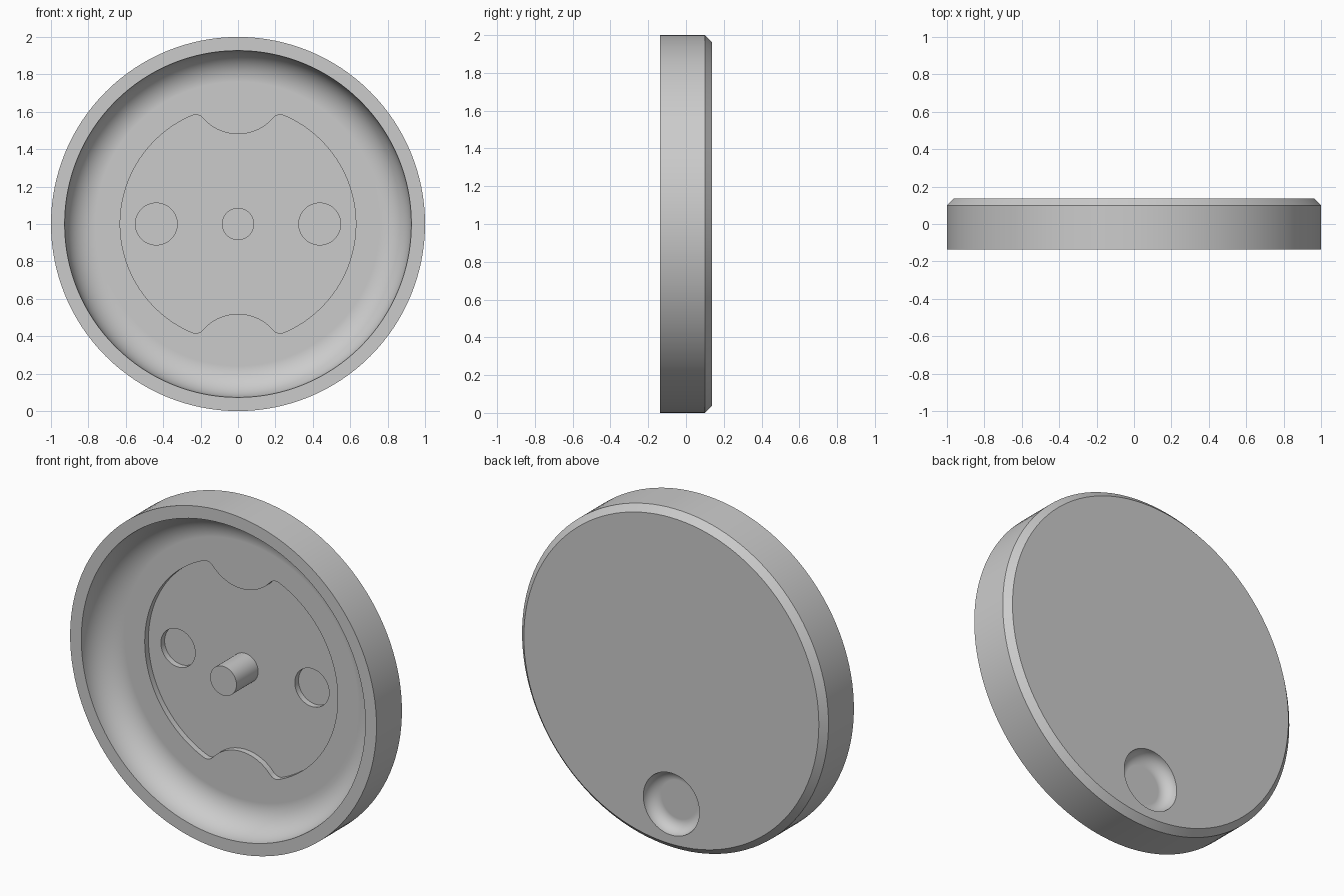
import bpy, bmesh
from math import sin, cos, pi, atan2, radians
from mathutils import Matrix, Vector

cube = bpy.data.objects.get("Cube")
if cube:
    bpy.data.objects.remove(cube, do_unlink=True)

grey = bpy.data.materials.new("plain grey")
grey.use_nodes = True
grey.diffuse_color = (0.6, 0.6, 0.6, 1)
grey.node_tree.nodes["Principled BSDF"].inputs["Base Color"].default_value = (0.6, 0.6, 0.6, 1)

FRONT, BACK = -0.137, 0.137
FLOOR, RECESS, HOLE = 0.03, 0.065, 0.1
DIMPLE_OFFSET = 0.727


def finish(bm, name):
    bmesh.ops.recalc_face_normals(bm, faces=bm.faces)
    mesh = bpy.data.meshes.new(name)
    bm.to_mesh(mesh)
    bm.free()
    obj = bpy.data.objects.new(name, mesh)
    bpy.context.collection.objects.link(obj)
    mesh.materials.append(grey)
    return obj


def lathe(name, profile, x=0, z=1, steps=128):
    """Spin (radius, y) points about the y axis; both ends get flat caps."""
    bm = bmesh.new()
    rings = [[bm.verts.new((x + r * cos(2 * pi * i / steps), y, z + r * sin(2 * pi * i / steps)))
              for i in range(steps)] for r, y in profile]
    for a, b in zip(rings, rings[1:]):
        for i in range(steps):
            j = (i + 1) % steps
            bm.faces.new((a[i], a[j], b[j], b[i]))
    bm.faces.new(rings[0])
    bm.faces.new(rings[-1])
    return finish(bm, name)


def prism(name, outline, y0, y1):
    bm = bmesh.new()
    face = bm.faces.new([bm.verts.new((p.x, y0, 1 + p.y)) for p in outline])
    out = bmesh.ops.extrude_face_region(bm, geom=[face])
    verts = [v for v in out["geom"] if isinstance(v, bmesh.types.BMVert)]
    bmesh.ops.translate(bm, verts=verts, vec=(0, y1 - y0, 0))
    return finish(bm, name)


def arc(c, r, a0, a1, n):
    return [Vector((c[0] + r * cos(a0 + (a1 - a0) * i / n),
                    c[1] + r * sin(a0 + (a1 - a0) * i / n))) for i in range(n + 1)]


# Dish body: chamfered back, hollow front with a rounded inner corner
fillet = FLOOR - FRONT
inner = [(p.x, p.y) for p in arc((0.927 - fillet, FRONT), fillet, 0, pi / 2, 16)]
body = lathe("dish_body", [(0.963, BACK), (1, 0.1), (1, FRONT)] + inner)

# Recess outline: a circle with rounded notches at top and bottom
R, NOTCH, TIP = 0.63, 0.247, 0.05
tip = Vector((0.226, 0.534))
out_angle = atan2(tip.y, tip.x)
notch_angle = atan2(tip.y - DIMPLE_OFFSET, tip.x)
quarter = (arc((0, 0), R, 0, out_angle, 28)[:-1]
           + arc(tip, TIP, out_angle, notch_angle + pi, 12)[:-1]
           + arc((0, DIMPLE_OFFSET), NOTCH, notch_angle, -pi / 2, 10))
half = quarter + [Vector((-p.x, p.y)) for p in reversed(quarter[:-1])]
outline = half + [Vector((p.x, -p.y)) for p in reversed(half[1:-1])]

# Cutters: recess, two round sockets and the finger dimple on the back
cutters = [prism("recess_cutter", outline, -0.05, RECESS)]
for side in (-1, 1):
    cutters.append(lathe("socket_cutter", [(0.112, -0.03), (0.112, HOLE)], x=0.437 * side, steps=64))
bowl = arc((0.113, BACK), 0.07, 0, -pi / 2, 10)
cutters.append(lathe("dimple_cutter", [(0.183, BACK + 0.05)] + [(p.x, p.y) for p in bowl],
                     z=1 - DIMPLE_OFFSET, steps=64))

bpy.context.view_layer.objects.active = body
for cutter in cutters:
    cutter.hide_render = True
    mod = body.modifiers.new("cut", 'BOOLEAN')
    mod.operation = 'DIFFERENCE'
    mod.solver = 'EXACT'
    mod.object = cutter
    bpy.ops.object.modifier_apply(modifier=mod.name)
    bpy.data.objects.remove(cutter, do_unlink=True)

# Centre pin, level with the rim
pin = lathe("centre_pin", [(0.086, FRONT), (0.086, RECESS + 0.01)], steps=64)

for obj in (body, pin):
    bpy.ops.object.select_all(action='DESELECT')
    obj.select_set(True)
    bpy.context.view_layer.objects.active = obj
    bpy.ops.object.shade_smooth_by_angle(angle=radians(30))
    weighted = obj.modifiers.new("flat_faces", 'WEIGHTED_NORMAL')
    weighted.keep_sharp = True
